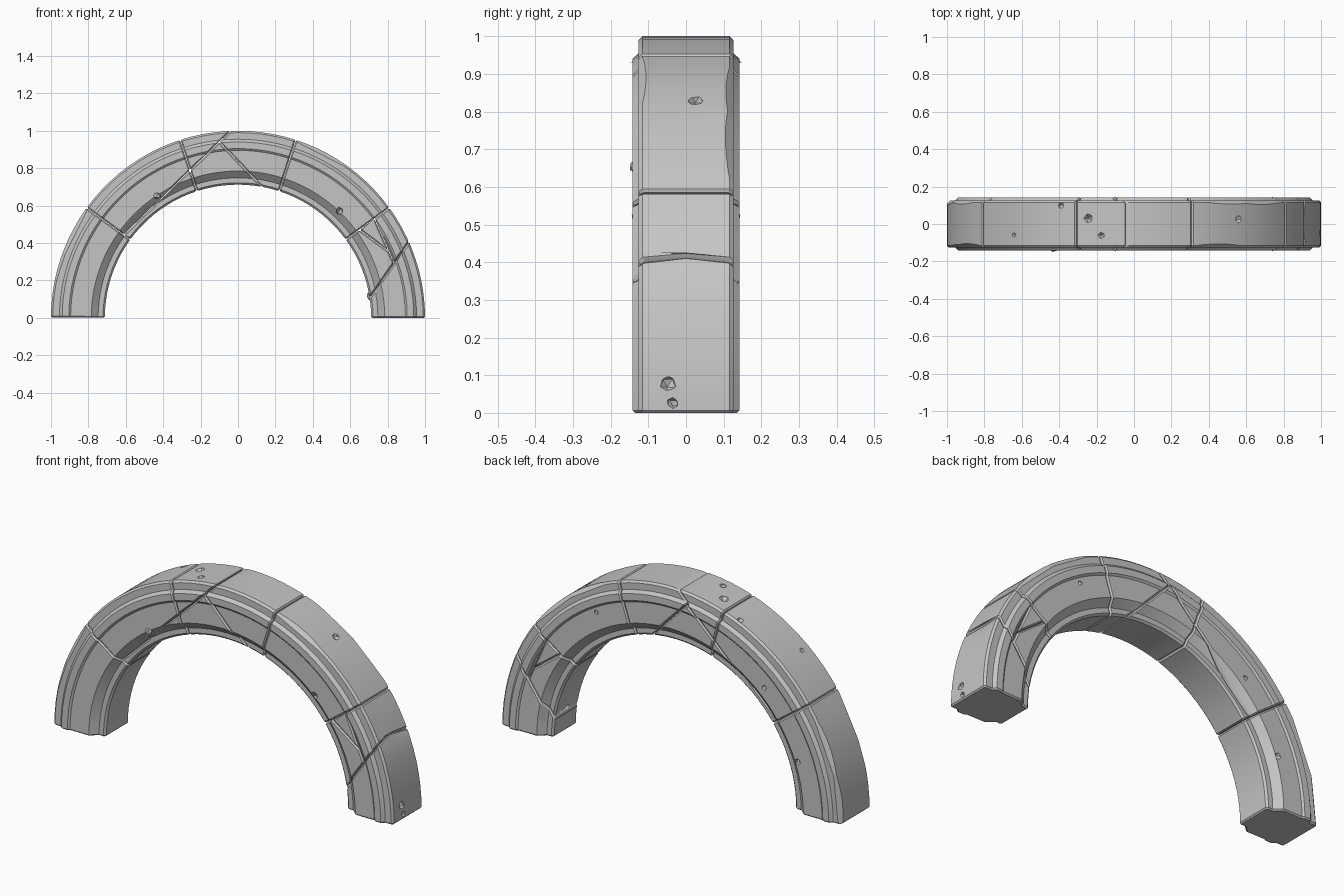
import bpy
import bmesh
import random
from math import cos, sin, radians
from mathutils import Vector

random.seed(4)
scene = bpy.context.scene
if "Cube" in bpy.data.objects:
    bpy.data.objects.remove(bpy.data.objects["Cube"], do_unlink=True)

stone = bpy.data.materials.new("grey_stone")
stone.use_nodes = True
COLOR = (0.56, 0.56, 0.56, 1)
stone.diffuse_color = COLOR
stone.node_tree.nodes["Principled BSDF"].inputs["Base Color"].default_value = COLOR

GAP = 0.0015
STEPS = 10
# Half of the moulded cross-section: (radius, half width), outside to inside
FULL = [(1, 0), (1, .115), (.99, .126), (.955, .126), (.94, .142), (.905, .142),
        (.895, .134), (.785, .134), (.748, .1), (.722, .1), (.712, .09), (.712, 0)]
# The same section with the inner fascia broken away
WORN = FULL[:8] + [(.755, .108), (.74, .085), (.735, 0)]

# Crack lines in the arch plane: start, end, bow across the thickness
CRACKS = {
    "crown": ((-.45, .6), (-.1, .94), .006),
    "key": ((-.1, .94), (.12, .71), .006),
    "foot": ((.7, .1), (.91, .4), .022),
    "wedge": ((.84, .28), (.73, .53), 0),
    "chip": ((.65, .47), (.8, .36), 0),
}


def sector(start, end, half):
    """Sweep the moulded section along part of the arch."""
    bm = bmesh.new()
    cap = bm.faces.layers.int.new("cap")
    section = half + [(r, -y) for r, y in reversed(half[1:-1])]
    rings = []
    for i in range(STEPS + 1):
        a = radians(start + (end - start) * i / STEPS)
        rings.append([bm.verts.new((r * cos(a), y, r * sin(a))) for r, y in section])
    n = len(section)
    for a, b in zip(rings, rings[1:]):
        for i in range(n):
            j = (i + 1) % n
            bm.faces.new((a[i], a[j], b[j], b[i]))
    for ring in (rings[0], rings[-1]):
        bm.faces.new(ring)[cap] = 1
    return bm


def clip(bm, co, normal):
    """Cut away everything on the normal side and close the hole."""
    geom = bm.verts[:] + bm.edges[:] + bm.faces[:]
    bmesh.ops.bisect_plane(bm, geom=geom, dist=1e-5, plane_co=co,
                           plane_no=normal, clear_outer=True)
    rim = [e for e in bm.edges if e.is_boundary]
    return bmesh.ops.holes_fill(bm, edges=rim, sides=0)["faces"] if rim else []


def crack(bm, name, side):
    p, q, bow = CRACKS[name]
    p, q = Vector((p[0], 0, p[1])), Vector((q[0], 0, q[1]))
    d = (q - p).normalized()
    normal = Vector((-d.z, 0, d.x))
    faces = clip(bm, p - normal * side * GAP, normal * side)
    cap = bm.faces.layers.int["cap"]
    for f in faces:
        f[cap] = 1
    middle = list({v for f in faces for v in f.verts if abs(v.co.y) < .001})
    if bow and len(middle) == 2:
        bmesh.ops.connect_verts(bm, verts=middle)
        for v in middle:
            v.co += normal * bow


def wear(bm, start, end):
    """Knock small flats off the outer corners."""
    for side in (-1, 1):
        for _ in range(2):
            a = radians(random.uniform(start + 3, end - 3))
            normal = Vector((.7 * cos(a), .7 * side, .7 * sin(a)))
            point = Vector((cos(a), .126 * side, sin(a)))
            clip(bm, point - normal * random.uniform(.011, .016), normal)


def pit_cutter():
    """Small faceted lumps that carve the weathered pits."""
    bm = bmesh.new()
    # angle, radius, depth position, size
    for angle, r, y, size in [(113, 1.005, .1, .022), (130, 1.005, -.06, .016),
                              (104, 1.005, .03, .028), (100, 1.005, -.06, .02),
                              (56, 1.005, .025, .025), (4.5, 1.005, -.05, .024),
                              (46.5, .785, -.13, .022), (123.5, .785, -.13, .022),
                              (60, .87, .14, .016), (132, .83, .14, .018),
                              (1.5, 1, -.035, .018), (160, .8, .135, .018)]:
        a = radians(angle)
        blob = bmesh.ops.create_icosphere(bm, subdivisions=1, radius=size)["verts"]
        for v in blob:
            v.co *= random.uniform(.75, 1.15)
            v.co += Vector((r * cos(a), y, r * sin(a)))
    mesh = bpy.data.meshes.new("pit_cutter")
    bm.to_mesh(mesh)
    bm.free()
    cutter = bpy.data.objects.new("pit_cutter", mesh)
    scene.collection.objects.link(cutter)
    cutter.hide_render = True
    return cutter


def block(name, start, end, cracks=(), half=FULL):
    bm = sector(start + .09, end - .09, half) if start else sector(0, end - .09, half)
    for line, side in cracks:
        crack(bm, line, side)
    bmesh.ops.recalc_face_normals(bm, faces=bm.faces)
    # Ease the corners along joints and cracks
    cap = bm.faces.layers.int["cap"]
    rims = [e for e in bm.edges if len(e.link_faces) == 2
            and (e.link_faces[0][cap] != e.link_faces[1][cap]
                 or (e.link_faces[0][cap] and e.calc_face_angle(0) > .8))]
    bmesh.ops.bevel(bm, geom=rims, offset=.007, offset_type='OFFSET', segments=1,
                    profile=.5, affect='EDGES', clamp_overlap=False)
    if not cracks:
        wear(bm, start, end)
    bmesh.ops.recalc_face_normals(bm, faces=bm.faces)
    mesh = bpy.data.meshes.new(name)
    bm.to_mesh(mesh)
    bm.free()
    mesh.materials.append(stone)
    obj = bpy.data.objects.new(name, mesh)
    scene.collection.objects.link(obj)
    bpy.ops.object.select_all(action='DESELECT')
    obj.select_set(True)
    bpy.context.view_layer.objects.active = obj
    cut = obj.modifiers.new("pits", 'BOOLEAN')
    cut.operation = 'DIFFERENCE'
    cut.solver = 'EXACT'
    cut.object = pits
    bpy.ops.object.modifier_apply(modifier=cut.name)
    bpy.ops.object.shade_smooth_by_angle(angle=radians(20))


pits = pit_cutter()

# Whole blocks
block("left_foot_block", 144, 180)
block("right_shoulder_block", 36, 72)

# Cracked shoulder: worn outer part and intact inner sliver
block("left_shoulder_outer", 108, 144, [("crown", -1)], WORN)
block("left_shoulder_inner", 108, 144, [("crown", 1)])

# Keystone in three pieces
block("keystone_upper_left", 72, 108, [("crown", -1)])
block("keystone_right", 72, 108, [("crown", 1), ("key", -1)])
block("keystone_lower", 72, 108, [("crown", 1), ("key", 1)])

# Broken foot in four pieces
block("right_foot_base", 0, 36, [("foot", 1)])
block("right_foot_outer", 0, 36, [("foot", -1), ("wedge", 1)])
block("right_foot_inner", 0, 36, [("foot", -1), ("wedge", -1), ("chip", 1)])
block("right_foot_wedge", 0, 36, [("foot", -1), ("wedge", -1), ("chip", -1)])

pits.hide_set(True)
